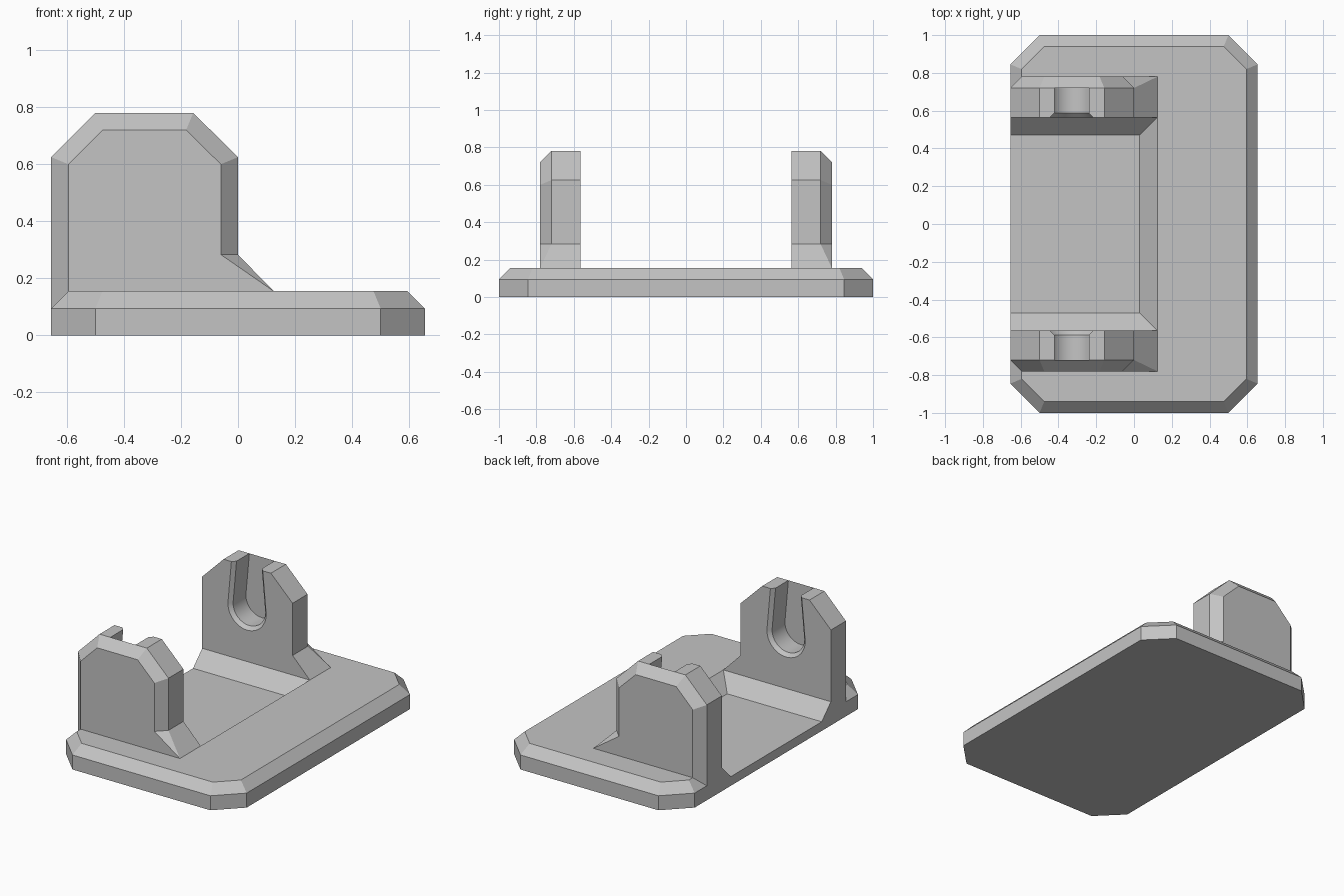
import bpy, bmesh, math

cube = bpy.data.objects.get("Cube")
if cube:
    bpy.data.objects.remove(cube, do_unlink=True)

grey = bpy.data.materials.new("plain_grey")
grey.use_nodes = True
COLOR = (0.55, 0.55, 0.55, 1)
grey.diffuse_color = COLOR
grey.node_tree.nodes["Principled BSDF"].inputs["Base Color"].default_value = COLOR


def loft(name, rings):
    """Closed solid through rings of equal point count."""
    bm = bmesh.new()
    rows = [[bm.verts.new(p) for p in ring] for ring in rings]
    n = len(rows[0])
    for a, b in zip(rows, rows[1:]):
        for i in range(n):
            j = (i + 1) % n
            bm.faces.new((a[i], a[j], b[j], b[i]))
    bm.faces.new(rows[0][::-1])
    bm.faces.new(rows[-1])
    bmesh.ops.remove_doubles(bm, verts=bm.verts, dist=1e-5)
    bmesh.ops.recalc_face_normals(bm, faces=bm.faces)
    mesh = bpy.data.meshes.new(name)
    bm.to_mesh(mesh)
    bm.free()
    mesh.materials.append(grey)
    obj = bpy.data.objects.new(name, mesh)
    bpy.context.collection.objects.link(obj)
    return obj


def combine(obj, tool, operation):
    """Apply a boolean and discard the tool."""
    mod = obj.modifiers.new(operation.lower(), 'BOOLEAN')
    mod.operation = operation
    mod.solver = 'EXACT'
    mod.object = tool
    bpy.context.view_layer.objects.active = obj
    bpy.ops.object.modifier_apply(modifier=mod.name)
    bpy.data.objects.remove(tool, do_unlink=True)


def rect(x0, x1, y, z):
    return [(x0, -y, z), (x1, -y, z), (x1, y, z), (x0, y, z)]


def octagon(hx, hy, cut, z):
    cx, cy = hx - cut, hy - cut
    return [(-cx, -hy, z), (cx, -hy, z), (hx, -cy, z), (hx, cy, z),
            (cx, hy, z), (-cx, hy, z), (-hx, cy, z), (-hx, -cy, z)]


HX, TOP, BEVEL, INNER, OUTER = 0.655, 0.155, 0.06, 0.565, 0.78
STEP = TOP - BEVEL
FLOOR = 0.06

# Base plate: chamfered octagon with a sloped recess open on one side
cut = 0.155
plate = loft("base_plate", [
    octagon(HX, 1, cut, 0), octagon(HX, 1, cut, STEP),
    octagon(HX - BEVEL, 1 - BEVEL, cut - BEVEL * (2 - math.sqrt(2)), TOP)])
filler = loft("side_filler", [rect(-HX, -0.5, INNER, 0.05),
                              rect(-HX, -0.5, INNER, TOP)])
combine(plate, filler, 'UNION')
recess = loft("recess_cutter", [rect(-0.8, 0.03, 0.47, FLOOR),
                                rect(-0.8, 0.125, INNER, TOP),
                                rect(-0.8, 0.125, INNER, 0.3)])
combine(plate, recess, 'DIFFERENCE')

# Upright outlines in x and z: full size, and inset for the outer face
full = [(-HX, STEP), (-HX, 0.625), (-0.5, 0.78), (-0.157, 0.78),
        (0, 0.625), (0, 0.283), (0.125, TOP), (0.125, STEP)]
inset = [(-HX + BEVEL, STEP), (-HX + BEVEL, 0.6), (-0.475, 0.72),
         (-0.182, 0.72), (-BEVEL, 0.6), (-BEVEL, 0.283),
         (0.125, TOP), (0.125, STEP)]


def slot(grow, y):
    """Round-bottomed slot outline that narrows toward its open top."""
    cx, cz, r = -0.33, 0.5, 0.117 + grow
    pts = [(cx + r * math.cos(a), y, cz + r * math.sin(a))
           for a in (math.pi * (1 + i / 24) for i in range(25))]
    w = 0.088 + grow
    return pts + [(cx + w, y, 0.82), (cx - w, y, 0.82)]


# Mirrored pair of uprights, each with a blind slot on the inner face
for name, s in (("front_upright", -1), ("back_upright", 1)):
    mid = OUTER - BEVEL
    upright = loft(name, [
        [(x, s * INNER, z) for x, z in full],
        [(x, s * (OUTER if x > 0.1 else mid), z) for x, z in full],
        [(x, s * OUTER, z) for x, z in inset]])
    cutter = loft("slot_cutter", [slot(0.042, s * (INNER - 0.02)),
                                  slot(0, s * (INNER + 0.022)),
                                  slot(0, s * mid)])
    combine(upright, cutter, 'DIFFERENCE')
    bpy.ops.object.select_all(action='DESELECT')
    upright.select_set(True)
    bpy.context.view_layer.objects.active = upright
    bpy.ops.object.shade_smooth_by_angle(angle=math.radians(20))
